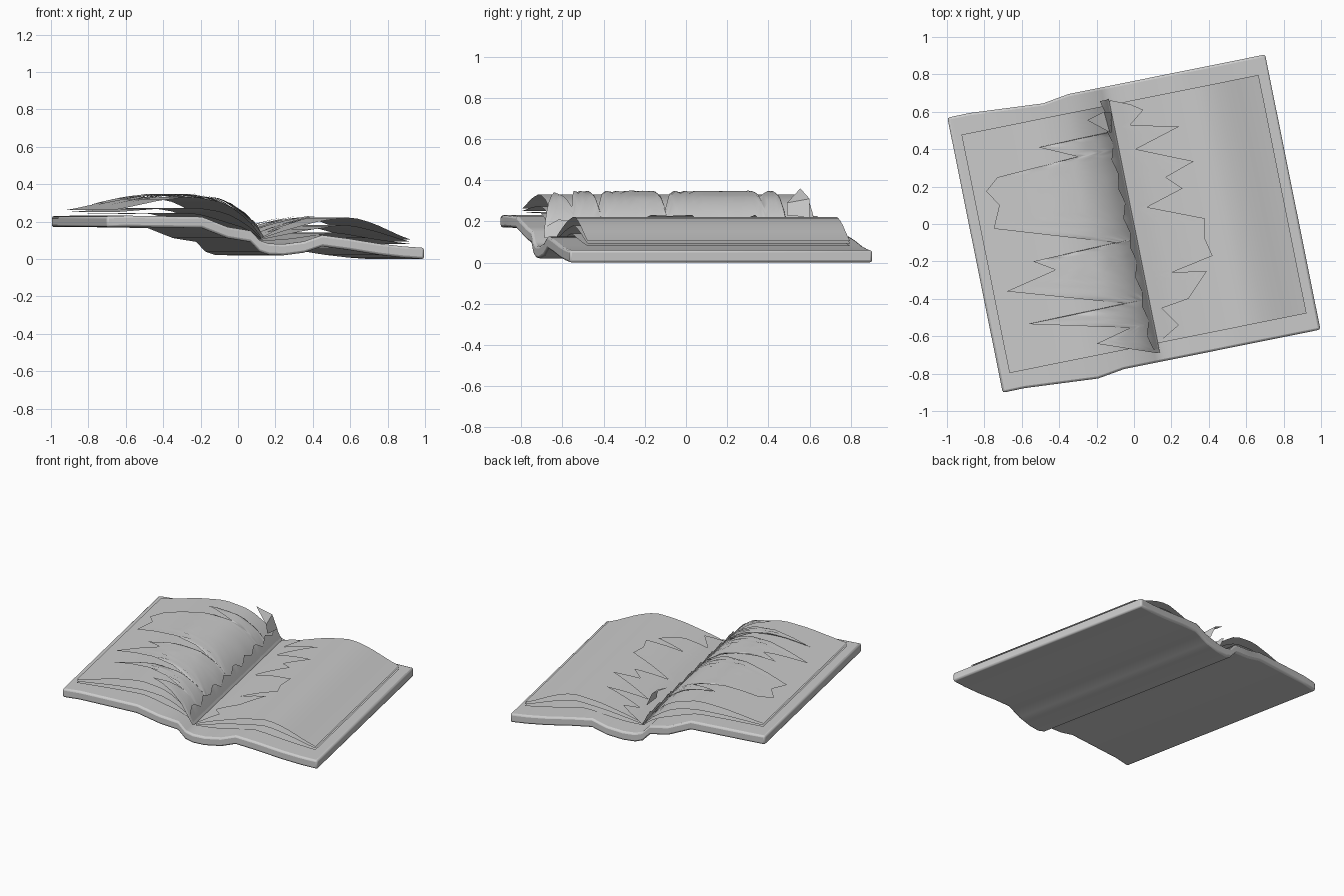
import bpy, bmesh, math
from math import radians

if "Cube" in bpy.data.objects:
    bpy.data.objects.remove(bpy.data.objects["Cube"])

ANG = math.atan2(0.197, 0.98)
C, S = math.cos(ANG), math.sin(ANG)


def to_world(u, v, z):
    return (u * C - v * S, u * S + v * C, z)


def to_local(x, y):
    return (x * C + y * S, -x * S + y * C)


def lerp(pts, t):
    """Piecewise linear lookup in a list of (key, value) sorted by key."""
    if t <= pts[0][0]:
        return pts[0][1]
    for (a, p), (b, q) in zip(pts, pts[1:]):
        if t <= b:
            return p + (q - p) * (t - a) / max(b - a, 1e-6)
    return pts[-1][1]


def smooth(pts, t):
    """Softened version of the lookup for curved paper."""
    return sum(lerp(pts, t + d) for d in (-0.03, 0, 0.03)) / 3 if t > 0.05 else lerp(pts, t)


def make(name, verts, faces):
    me = bpy.data.meshes.new(name)
    me.from_pydata(verts, [], faces)
    bm = bmesh.new()
    bm.from_mesh(me)
    bmesh.ops.recalc_face_normals(bm, faces=bm.faces)
    bm.to_mesh(me)
    bm.free()
    ob = bpy.data.objects.new(name, me)
    bpy.context.collection.objects.link(ob)
    bpy.context.view_layer.objects.active = ob
    for o in bpy.context.selected_objects:
        o.select_set(False)
    ob.select_set(True)
    return ob


def leaf(name, side, profile, edge, cols=14):
    """Paper sheet from the gutter out to edge = [(v, distance)], height from profile."""
    vs = []
    for (a, _), (b, _) in zip(edge, edge[1:]):
        n = 4 if len(edge) > 2 else 1
        vs += [a + (b - a) * i / n for i in range(n)]
    vs.append(edge[-1][0])
    verts, faces = [], []
    for v in vs:
        e = lerp(edge, v)
        for i in range(cols + 1):
            d = e * i / cols
            verts.append(to_world(side * d, v, smooth(profile, d)))
    w = cols + 1
    for r in range(len(vs) - 1):
        for i in range(cols):
            k = r * w + i
            faces.append((k, k + 1, k + w + 1, k + w))
    make(name, verts, faces)
    bpy.ops.object.shade_smooth_by_angle(angle=radians(40))


# Cover: one bent board; (u, underside z, sideways shift)
cover = [(-.866, .17, .004), (-.745, .172, .005), (-.35, .166, -.022), (-.206, .112, 0),
         (-.08, .092, 0), (-.03, .04, 0), (.02, .023, 0), (.1, .02, 0), (.21, .034, 0),
         (.31, .068, 0), (.45, .05, 0), (.62, .023, 0), (.75, .008, 0), (.866, 0, 0)]
T = .06
verts, faces = [], []
for u, z, s in cover:
    for v, dz in ((-.75, 0), (.75, 0), (.75, T), (-.75, T)):
        verts.append(to_world(u, v + s, z + dz))
n = len(cover)
for i in range(n - 1):
    for j in range(4):
        a, b = i * 4 + j, i * 4 + (j + 1) % 4
        faces.append((a, b, b + 4, a + 4))
faces += [(0, 1, 2, 3), tuple(4 * n - 4 + j for j in range(4))]
board = make("cover", verts, faces)
bev = board.modifiers.new("rounded_edge", 'BEVEL')
bev.width, bev.segments, bev.limit_method, bev.angle_limit = .012, 2, 'ANGLE', radians(60)
bpy.ops.object.shade_smooth_by_angle(angle=radians(40))

# Full leaves, fanned out from the gutter
full = [(-.65, .81), (.65, .81)]
left_pages = [
    [(0, .105), (.07, .16), (.2, .20), (.35, .245), (.55, .245), (.81, .24)],
    [(0, .11), (.07, .18), (.2, .25), (.35, .275), (.55, .27), (.81, .25)],
    [(0, .115), (.07, .21), (.2, .30), (.37, .335), (.55, .315), (.81, .26)]]
right_pages = [
    [(0, .10), (.1, .10), (.22, .115), (.4, .145), (.6, .11), (.81, .08)],
    [(0, .105), (.1, .125), (.25, .155), (.47, .185), (.62, .15), (.81, .09)],
    [(0, .11), (.1, .145), (.3, .20), (.48, .227), (.6, .195), (.81, .10)]]
for i, p in enumerate(left_pages):
    leaf(f"left_page_{i}", -1, p, full)
for i, p in enumerate(right_pages):
    leaf(f"right_page_{i}", 1, p, full)


# Torn leaves: ragged edge traced as (x, y)
def ragged(pts, side):
    loc = [to_local(*p) for p in pts]
    return sorted((v, max(.012, side * u)) for u, v in loc)


left_tear = [(-.13, .67), (-.12, .6), (-.14, .49), (-.51, .41), (-.3, .36), (-.73, .25),
             (-.79, .175), (-.72, .1), (-.75, -.025), (-.1, -.1), (-.54, -.2), (-.42, -.245),
             (-.68, -.36), (-.05, -.425), (-.57, -.535), (-.02, -.555), (-.2, -.64), (.12, -.69)]
right_tear = [(-.12, .66), (-.02, .64), (.05, .61), (-.02, .53), (.24, .52), (.01, .4), (.32, .335),
              (.17, .25), (.26, .19), (.07, .09), (.38, .03), (.38, -.08), (.42, -.17),
              (.39, -.25), (.2, -.26), (.29, -.4), (.15, -.45), (.24, -.54), (.13, -.63)]
leaf("left_torn_page", -1, [(0, .12), (.07, .23), (.2, .32), (.38, .352), (.55, .332), (.81, .275)],
     ragged(left_tear, -1))
leaf("right_torn_page", 1, [(0, .115), (.1, .16), (.25, .205), (.47, .25)],
     ragged(right_tear, 1))

# Jagged stub standing in the gutter
stub = [(-.68 + i * .08, (.03, .05, .025, .045)[i % 4]) for i in range(18)]
leaf("gutter_stub", -1, [(0, .115), (.025, .17), (.06, .24)], stub, cols=3)

# Curled scrap at the back of the gutter
make("curled_scrap", [(-.12, .60, .22), (-.12, .49, .23), (-.16, .60, .31), (-.25, .555, .36),
                      (-.13, .49, .29)], [(0, 1, 4, 2), (2, 4, 3)])
